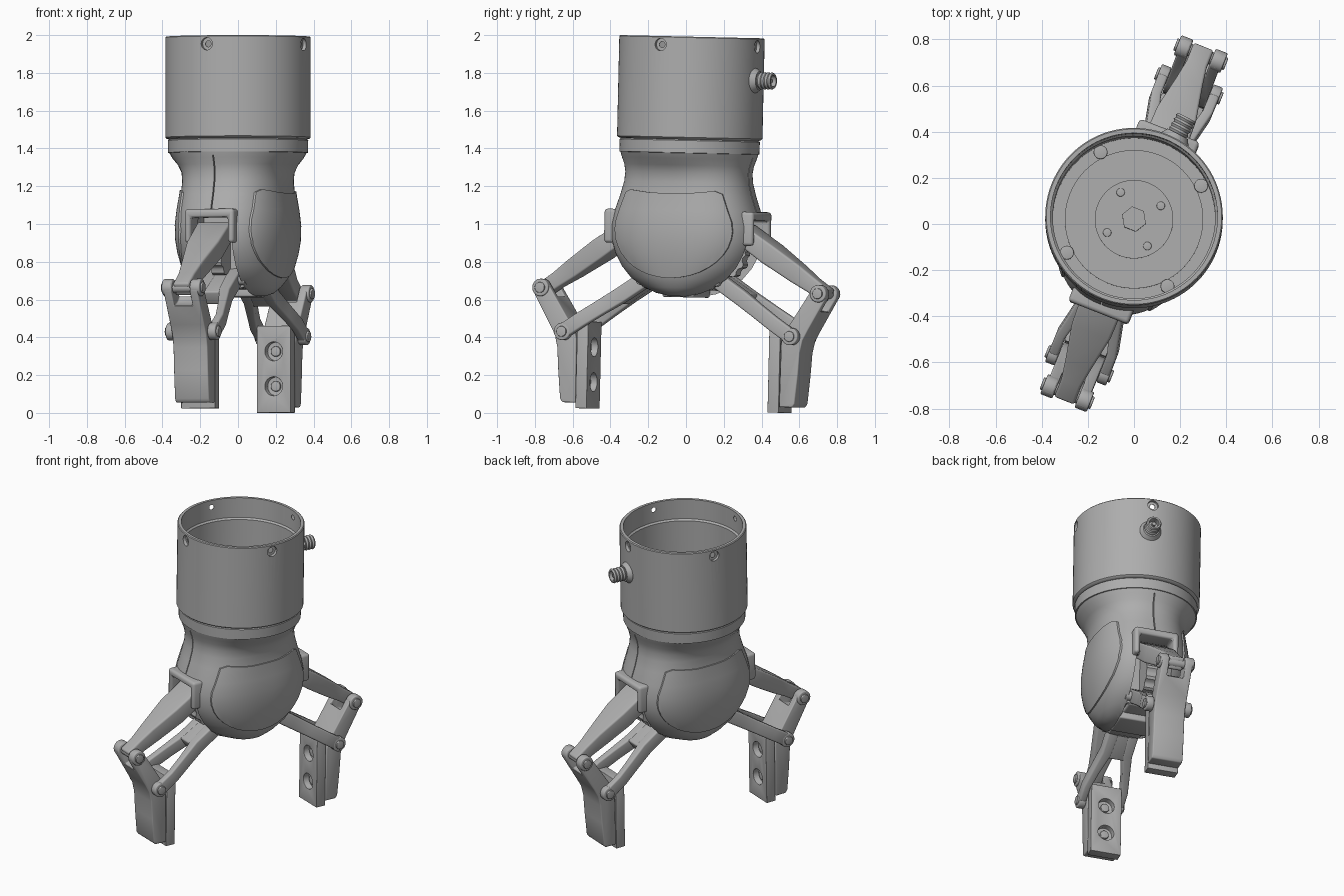
import bpy, bmesh, math
from mathutils import Matrix, Vector

if "Cube" in bpy.data.objects:
    bpy.data.objects.remove(bpy.data.objects["Cube"])

GREY = (0.42, 0.42, 0.42, 1)
mat = bpy.data.materials.new("machined_grey")
mat.use_nodes = True
mat.diffuse_color = GREY
mat.node_tree.nodes["Principled BSDF"].inputs["Base Color"].default_value = GREY

# Parts are built with the jaws opening along y, then turned and tilted together
POSE = (Matrix.Translation((0, -0.013, 0.012)) @ Matrix.Rotation(math.radians(-1.3), 4, 'X')
        @ Matrix.Rotation(math.radians(-21.5), 4, 'Z'))


def loft(rings, bm=None):
    """Skin closed rings of points and cap both ends."""
    bm = bm or bmesh.new()
    vs = [[bm.verts.new(p) for p in r] for r in rings]
    n = len(vs[0])
    faces = [bm.faces.new(vs[0]), bm.faces.new(vs[-1])]
    for a, b in zip(vs, vs[1:]):
        faces += [bm.faces.new((a[i], a[(i + 1) % n], b[(i + 1) % n], b[i])) for i in range(n)]
    bmesh.ops.recalc_face_normals(bm, faces=faces)
    return bm


def prism(profile, x0, x1, bm=None):
    return loft([[(x, y, z) for y, z in profile] for x in (x0, x1)], bm)


def box(x0, x1, y0, y1, z0, z1, bm=None):
    return prism([(y0, z0), (y1, z0), (y1, z1), (y0, z1)], x0, x1, bm)


def tube(a, b, *radii, bm=None, n=32):
    """Round bar from a to b; radii are spread evenly along it."""
    a, b = Vector(a), Vector(b)
    q = (b - a).to_track_quat('Z', 'Y')
    m = max(len(radii) - 1, 1)
    radii = radii * 2 if len(radii) == 1 else radii
    return loft([[a.lerp(b, i / m) + q @ Vector((r * math.cos(k * math.tau / n), r * math.sin(k * math.tau / n), 0))
                  for k in range(n)] for i, r in enumerate(radii)], bm)


def lathe(profile, n=96):
    return loft([[(r * math.cos(k * math.tau / n), r * math.sin(k * math.tau / n), z)
                  for k in range(n)] for r, z in profile])


def part(name, bm, mirror="", bevel=0, cut=None, keep=None):
    """Make a finished object: boolean, bevel, mirror, then smooth with sharp edges."""
    def new(nm, b):
        me = bpy.data.meshes.new(nm)
        b.to_mesh(me)
        b.free()
        o = bpy.data.objects.new(nm, me)
        bpy.context.collection.objects.link(o)
        o.matrix_world = POSE
        return o
    ob = new(name, bm)
    helpers = []
    for tool, op in ((cut, 'DIFFERENCE'), (keep, 'INTERSECT')):
        if tool:
            h = new(name + "_cutter", tool)
            h.hide_render = True
            mod = ob.modifiers.new("bool", 'BOOLEAN')
            mod.object, mod.operation, mod.solver = h, op, 'EXACT'
            mod.use_self = True
            helpers.append(h)
    if bevel:
        mod = ob.modifiers.new("bevel", 'BEVEL')
        mod.width, mod.segments, mod.angle_limit = bevel, 3, math.radians(40)
    if mirror:
        mod = ob.modifiers.new("mirror", 'MIRROR')
        mod.use_axis = ("x" in mirror, "y" in mirror, False)
        mod.use_mirror_merge = False
    bpy.context.view_layer.update()
    me = bpy.data.meshes.new_from_object(ob.evaluated_get(bpy.context.evaluated_depsgraph_get()))
    ob.modifiers.clear()
    ob.data = me
    for h in helpers:
        bpy.data.objects.remove(h)
    me.materials.clear()
    me.materials.append(mat)
    me.polygons.foreach_set("use_smooth", [True] * len(me.polygons))
    me.set_sharp_from_angle(angle=math.radians(32))
    return ob


def polar(deg, r, z):
    a = math.radians(deg)
    return (r * math.cos(a), r * math.sin(a), z)


# Housing cup with four counterbored side holes
holes = bmesh.new()
for k in range(4):
    a = -4 + 90 * k
    tube(polar(a, .3, 1.935), polar(a, .45, 1.935), .016, bm=holes)
    tube(polar(a, .365, 1.935), polar(a, .45, 1.935), .033, bm=holes)
part("housing_cup", lathe([(.362, 1.435), (.378, 1.44), (.385, 1.447), (.385, 1.975), (.38, 1.98),
                           (.362, 1.98), (.362, 1.85), (.352, 1.84), (.352, 1.47)]), cut=holes)
part("collar", lathe([(.35, 1.36), (.37, 1.365), (.372, 1.43), (.362, 1.437)]))

# Cup floor details
floor = lathe([(.3, 1.46), (.3, 1.478)])
part("floor_plate", floor)
part("hub_plate", lathe([(.17, 1.47), (.17, 1.486)]))
bolts, rims = bmesh.new(), bmesh.new()
for k in range(4):
    p = polar(48 + 90 * k, .325, 1)
    tube((p[0], p[1], 1.46), (p[0], p[1], 1.5), .03, bm=bolts)
    p = polar(48 + 90 * k, .13, 1)
    tube((p[0], p[1], 1.48), (p[0], p[1], 1.49), .018, bm=bolts)
part("floor_screws", bolts, bevel=.004)
part("centre_nut", tube((0, 0, 1.48), (0, 0, 1.53), .055, n=6))

# Threaded cable socket on the housing side
A = 84
part("socket_flange", tube(polar(A, .36, 1.755), polar(A, .41, 1.755), .066, .066, .05))
part("socket_barrel", tube(polar(A, .38, 1.755), polar(A, .492, 1.755), *([.046, .040] * 6)),
     cut=tube(polar(A, .445, 1.755), polar(A, .53, 1.755), .03))
part("socket_pin", tube(polar(A, .43, 1.755), polar(A, .48, 1.755), .012))

# Body shell: rounded sections (height, half width, half length, squareness)
SECTIONS = [(.605, .15, .07, 2.2), (.62, .19, .15, 2.2), (.65, .22, .225, 2.2), (.70, .25, .295, 2.3),
            (.76, .268, .345, 2.4), (.83, .283, .383, 2.4), (.90, .292, .405, 2.4), (.98, .295, .405, 2.4),
            (1.06, .288, .388, 2.4), (1.14, .278, .36, 2.4), (1.21, .276, .342, 2.3), (1.26, .285, .338, 2.2),
            (1.30, .31, .345, 2.1), (1.335, .345, .358, 2), (1.365, .364, .366, 2)]


def shell(grow=0.0, n=72):
    def sgn(c, e):
        return math.copysign(abs(c) ** (2 / e), c)
    return loft([[((w + grow) * sgn(math.cos(k * math.tau / n), e), (l + grow) * sgn(math.sin(k * math.tau / n), e), z)
                  for k in range(n)] for z, w, l, e in SECTIONS])


def channel(half=.115):
    bm = bmesh.new()
    for s in (-1, 1):
        box(-half, half, s * .2, s * .6, .3, 1.02, bm)
        box(-.003, .003, s * .325, s * .6, 1.01, 1.345, bm)
    box(-half, half, -.19, .19, .3, .66, bm)
    return bm


part("body_shell", shell(), cut=channel())

# Raised side covers trimmed from a slightly larger shell
outline = [(-.24, 1.165), (-.1, 1.15), (.1, 1.15), (.24, 1.165), (.275, 1.15)]
outline += [(.335 * math.cos(math.radians(t)), .955 + .255 * math.sin(math.radians(t))) for t in range(20, -201, -10)]
outline += [(-.275, 1.15)]
part("side_covers", shell(.008), keep=prism(outline, .14, .5), mirror="x")

# Hood frame around each jaw opening
part("jaw_hoods", box(-.14, .14, .3, .425, .88, 1.06), mirror="y", bevel=.03,
     cut=box(-.105, .105, .2, .6, .5, 1.015))

# Inner drive: core block, gear wheels, bottom plate and pivot pins
part("drive_core", box(-.1, .1, -.2, .2, .64, 1.1), bevel=.01)
part("bottom_plate", box(-.12, .12, -.09, .09, .6, .65), bevel=.01)
wheel = bmesh.new()
N = 48
prism([((.135 if k % 4 < 2 else .122) * math.cos(k * math.tau / N) + .21,
        (.135 if k % 4 < 2 else .122) * math.sin(k * math.tau / N) + .83) for k in range(N)], -.035, .035, wheel)
part("gear_wheels", wheel, mirror="y")

UP, LOW = (.79, .635), (.648, .405)          # outer pivots
UP_IN, LOW_IN = (.35, .93), (.21, .69)       # inner pivots
pins = bmesh.new()
for (y, z), w, r in ((UP_IN, .13, .03), (LOW_IN, .13, .03), (UP, .118, .028), (LOW, .152, .028)):
    tube((-w, y, z), (w, y, z), r, bm=pins)
part("pivot_pins", pins, mirror="y", bevel=.004)


def bar(start, end, steps, bm=None):
    """Rectangular link; steps are (fraction, side offset, half width, half depth)."""
    a, b = Vector((0, *start)), Vector((0, *end))
    up = Vector((1, 0, 0)).cross((b - a).normalized())
    rings = []
    for t, off, w, h in steps:
        c = a.lerp(b, t) + Vector((off, 0, 0))
        rings.append([c + Vector((i * w, 0, 0)) + up * j * h for i, j in ((-1, -1), (1, -1), (1, 1), (-1, 1))])
    return loft(rings, bm)


# Upper links taper towards the finger
part("upper_links", bar(UP_IN, UP, [(-.08, 0, .095, .05), (.3, 0, .09, .055), (.65, 0, .06, .05),
                                    (.85, 0, .046, .042), (1.04, 0, .046, .04)]), mirror="y", bevel=.012)
# Lower links fork into two arms
part("lower_link_arms", bar(LOW_IN, LOW, [(-.1, .06, .035, .042), (.3, .065, .03, .042), (.55, .095, .024, .04),
                                          (.78, .119, .022, .04), (1.0, .12, .022, .04)]), mirror="xy", bevel=.01)
part("lower_link_hubs", bar(LOW_IN, LOW, [(-.1, 0, .07, .04), (.36, 0, .065, .04)]), mirror="y", bevel=.01)
ends = bmesh.new()
tube((.098, *LOW), (.142, *LOW), .046, bm=ends)
part("lower_link_ends", ends, mirror="xy", bevel=.006)

# Fingers with a forked knuckle
finger = [(.58, .03), (.655, .03), (.668, .05), (.682, .2), (.69, .32), (.705, .385), (.735, .44), (.832, .61),
          (.836, .64), (.822, .67), (.79, .681), (.758, .668), (.625, .462), (.60, .43), (.583, .37)]
part("fingers", prism(finger, -.097, .097), mirror="y", bevel=.01,
     cut=tube((-.052, .8, .645), (.052, .8, .645), .105))
part("knuckles", tube((.055, *UP), (.108, *UP), .046), mirror="xy", bevel=.006)

# Grip pads with two recessed screws
sinks, screws = bmesh.new(), bmesh.new()
for z in (.14, .325):
    tube((0, .49, z), (0, .555, z), .05, bm=sinks)
    tube((0, .54, z), (0, .565, z), .027, bm=screws)
part("grip_pads", box(-.096, .096, .515, .578, 0, .46), mirror="y", bevel=.006, cut=sinks)
part("pad_screws", screws, mirror="y", bevel=.004)
